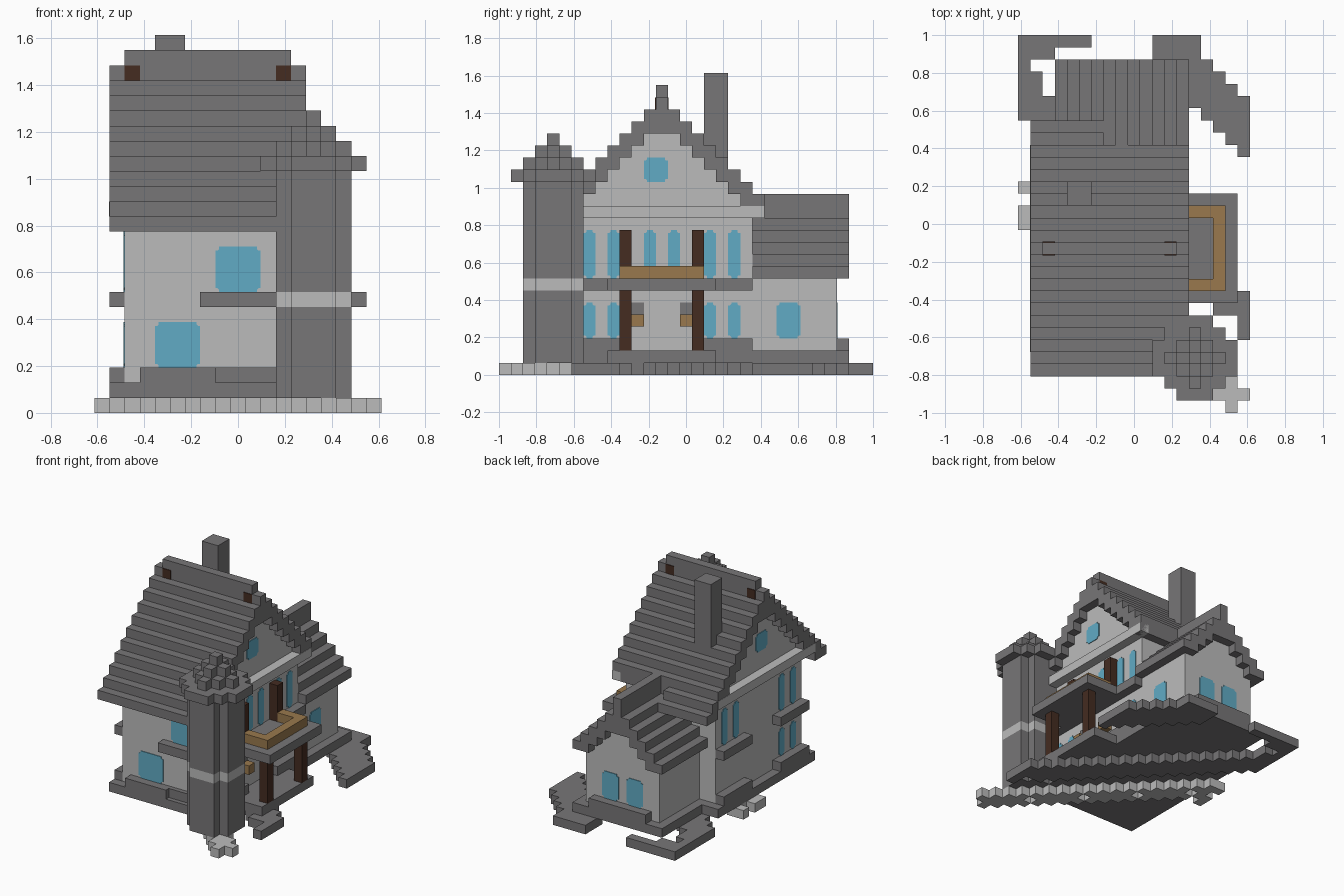
import bpy, bmesh
from mathutils import Vector

if "Cube" in bpy.data.objects:
    bpy.data.objects.remove(bpy.data.objects["Cube"])

U = 2 / 31                       # block size
ORIGIN = Vector((-9.5, -15.5, 0))


def material(name, rgb):
    m = bpy.data.materials.new(name)
    m.use_nodes = True
    col = (*rgb, 1)
    m.diffuse_color = col
    m.node_tree.nodes["Principled BSDF"].inputs["Base Color"].default_value = col
    return m


SLATE = material("slate grey", (0.185, 0.18, 0.185))
WALL = material("pale grey", (0.50, 0.50, 0.50))
GLASS = material("glass blue", (0.12, 0.41, 0.56))
WOOD = material("light wood", (0.32, 0.19, 0.075))
BROWN = material("dark wood", (0.058, 0.025, 0.015))


def box(bm, x0, x1, y0, y1, z0, z1):
    lo = (Vector((x0, y0, z0)) + ORIGIN) * U
    hi = (Vector((x1, y1, z1)) + ORIGIN) * U
    verts = bmesh.ops.create_cube(bm, size=1)["verts"]
    for v in verts:
        v.co = [(l + h) / 2 + c * (h - l) for l, h, c in zip(lo, hi, v.co)]
    return verts


def finish(name, mat, bm):
    mesh = bpy.data.meshes.new(name)
    bm.to_mesh(mesh)
    bm.free()
    mesh.materials.append(mat)
    ob = bpy.data.objects.new(name, mesh)
    bpy.context.collection.objects.link(ob)


def part(name, mat, boxes):
    bm = bmesh.new()
    for b in boxes:
        box(bm, *b)
    finish(name, mat, bm)


def window(name, axis, at, a0, a1, z0, z1):
    """Thin pane with rounded corners, centred on the plane axis = at."""
    bm = bmesh.new()
    t = 0.07
    if axis == "x":
        verts = box(bm, at - t, at + t, a0, a1, z0, z1)
    else:
        verts = box(bm, a0, a1, at - t, at + t, z0, z1)
    k = "xyz".index(axis)
    edges = [e for e in bm.edges
             if abs(e.verts[0].co[k] - e.verts[1].co[k]) > 1e-4]
    bmesh.ops.bevel(bm, geom=edges, offset=0.25 * U, segments=3, affect="EDGES")
    finish(name, GLASS, bm)


def disc(z0, z1, reach, spread, cx=14, cy=4):
    """Rows of blocks forming an octagon or diamond."""
    rows = []
    for d in range(-reach, reach + 1):
        w = min(reach, spread - abs(d))
        rows.append((cx - w, cx + w + 1, cy + d, cy + d + 1, z0, z1))
    return rows


# Ground: three diagonal strips of paving
cells = [(x, y) for x in range(19) for y in range(31)]
path = [c for c in cells if 17 <= sum(c) <= 19 and c[0] > 0
        and not (sum(c) == 18 and c[0] % 4 == 2)]
path += [(0, y) for y in (15, 16, 18)]
dark = [c for c in cells if 24 <= sum(c) <= 27 and c != (17, 7)]
dark += [c for c in cells if c[0] > 10 and c[1] > 20 and 39 <= sum(c) <= 43]
dark += [(0, y) for y in (28, 29)] + [(1, 27), (1, 29), (2, 29), (14, 30)]
dark += [(x, 30) for x in range(6)]
for name, mat, group in (("stone_path", WALL, path), ("dark_paving", SLATE, dark)):
    part(name, mat, [(x, x + 1, y, y + 1, 0, 1) for x, y in group])

# Foundations
part("foundation", SLATE, [(1, 14, 5, 22, 1, 2), (3, 14, 22, 29, 1, 2),
                           (14, 17, 9, 18, 1, 2)])


# Main house: stepped gable walls and roof, ridge along x
def roof_top(j):
    return 22 if j == 13 else 23 - abs(j - 13)


part("house_walls", WALL,
     [(2, 13, j, j + 1, 2, max(12, roof_top(j) - 2)) for j in range(6, 21)])
part("main_roof", SLATE,
     [(1, 14 if j < 22 else 7, j, j + 1, max(12, roof_top(j) - 2), roof_top(j))
      for j in range(3, 24)])
part("roof_ridge", SLATE, [(1, 14, 13, 14, 22, 23), (2, 13, 13, 14, 23, 24)])
part("ridge_beam_ends", BROWN,
     [(x, x + 1, 12.93, 14.07, 22, 23) for x in (2, 12)])
part("gable_beams", WALL, [(0.97, 2, 5, 22, 13, 14), (13, 14.03, 5, 22, 13, 14)])
part("chimney", SLATE, [(4, 6, 17, 19, 12, 25)])


# Rear wing: ridge along y
def wing_top(i):
    return 14 - max(1, abs(i - 8))


part("wing_walls", WALL,
     [(i, i + 1, 20, 28, 2, max(8, wing_top(i) - 2)) for i in range(4, 13)])
part("wing_roof", SLATE,
     [(i, i + 1, 21, 29, max(8, wing_top(i) - 2), wing_top(i))
      for i in range(3, 14)])
part("wing_ridge", SLATE, [(8, 9, 20, 29, 13, 15)])

# Window ledges
ledges = [(x, x + 1, y, y + 5, z, z + 1)
          for x in (1, 13) for y in (6, 16) for z in (2, 7)]
ledges += [(3, 8, 5, 6, 2, 3), (8, 13, 5.5, 6, 2, 3), (7, 13, 5, 6, 7, 8),
           (5, 12, 28, 29, 2, 3)]
part("window_ledges", SLATE, ledges)

# Windows
for side, x in (("left", 13), ("right", 2)):
    for y in (7, 9, 17, 19):
        window(side + "_upper_window", "x", x, y, y + 1, 8, 12)
        if side == "left" or y < 10:
            window(side + "_lower_window", "x", x, y, y + 1, 3, 6)
    window(side + "_gable_window", "x", x, 12, 14, 16, 18)
for y in (12, 14):
    window("balcony_door_pane", "x", 13, y, y + 1, 8, 12)
window("front_lower_window", "y", 6, 4, 7, 3, 6)
window("front_upper_window", "y", 6, 8, 11, 8, 11)
window("wing_side_window", "x", 13, 23, 25, 3, 6)
for x in (6, 9):
    window("wing_rear_window", "y", 28, x, x + 2, 3, 6)

# Porch and balcony
part("balcony_floor", SLATE, [(13, 18, 9, 18, 7, 8)])
part("balcony_rail", WOOD, [(16, 17, 10, 17, 8, 9), (14, 16, 10, 11, 8, 9),
                            (14, 16, 16, 17, 8, 9)])
part("posts", BROWN, [(16, 17, y, y + 1, 2, 7) for y in (10, 16)]
     + [(13, 14, y, y + 1, 8, 12) for y in (10, 16)])
part("porch_bench_seats", WOOD, [(13, 14, y, y + 1, 4, 5) for y in (11, 15)])
part("porch_bench_tops", SLATE,
     [(13, 13.1, y, y + 1, 5, 6) for y in (11, 15)])

# Corner tower
part("tower", SLATE, disc(1, 7, 2, 3) + disc(8, 17, 2, 3))
part("tower_band", WALL, disc(7, 8, 2, 3))
part("tower_crown", SLATE, disc(16, 17, 3, 4) + disc(17, 18, 2, 2)
     + disc(18, 19, 1, 1) + disc(19, 20, 0, 0))
